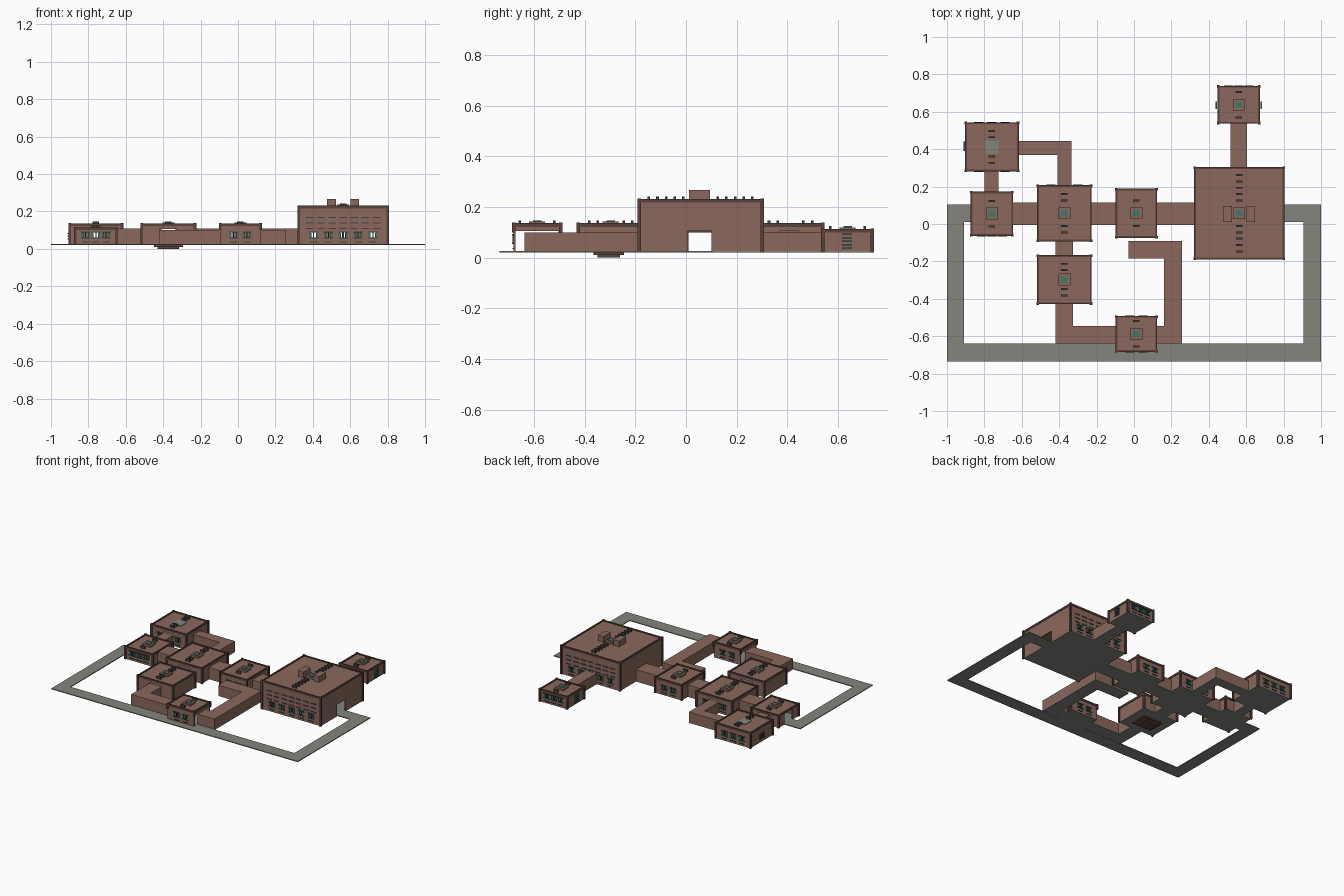
import bpy, bmesh
from mathutils import Vector

if "Cube" in bpy.data.objects:
    bpy.data.objects.remove(bpy.data.objects["Cube"])


def mat(name, c):
    m = bpy.data.materials.new(name)
    m.diffuse_color = (*c, 1)
    m.use_nodes = True
    m.node_tree.nodes["Principled BSDF"].inputs["Base Color"].default_value = m.diffuse_color
    return m


BRICK = mat("brick", (0.26, 0.14, 0.11))
TRIM = mat("dark_trim", (0.10, 0.055, 0.045))
STONE = mat("stone", (0.23, 0.235, 0.205))
METAL = mat("dark_metal", (0.05, 0.055, 0.055))
GLASS = mat("green_glass", (0.05, 0.19, 0.14))
F0, FZ, T, DOOR = 0.020, 0.026, 0.008, 0.106


def boxes(name, items, m):
    """One object made of axis aligned boxes (x0, x1, y0, y1, z0, z1)."""
    bm = bmesh.new()
    for b in items:
        lo, hi = Vector(b[0::2]), Vector(b[1::2])
        r = bmesh.ops.create_cube(bm, size=1)
        for v in r["verts"]:
            v.co = Vector([(lo[i] + hi[i]) / 2 + v.co[i] * (hi[i] - lo[i]) for i in range(3)])
    me = bpy.data.meshes.new(name)
    bm.to_mesh(me)
    bm.free()
    me.materials.append(m)
    bpy.context.collection.objects.link(bpy.data.objects.new(name, me))


def on_side(rect, side, u0, u1, z0, z1, d0, d1):
    """Box on one side of a rect; d is the distance outward from the face."""
    x0, x1, y0, y1 = rect
    if side == "N":
        return (u0, u1, y1 + d0, y1 + d1, z0, z1)
    if side == "S":
        return (u0, u1, y0 - d1, y0 - d0, z0, z1)
    if side == "E":
        return (x1 + d0, x1 + d1, u0, u1, z0, z1)
    return (x0 - d1, x0 - d0, u0, u1, z0, z1)


def wall(rect, side, top, holes):
    """Wall panel split around its openings."""
    a, b = rect[:2] if side in "NS" else rect[2:]
    out, u = [], a
    for h0, h1, z0, z1 in sorted(holes):
        if h0 > u:
            out.append((u, h0, FZ, top))
        if z0 > FZ:
            out.append((h0, h1, FZ, z0))
        if z1 < top:
            out.append((h0, h1, z1, top))
        u = h1
    if u < b:
        out.append((u, b, FZ, top))
    return [on_side(rect, side, *p, -T, 0) for p in out]


def room(name, rect, top, doors, windows, vents, rows=()):
    x0, x1, y0, y1 = rect
    cx, cy = (x0 + x1) / 2, (y0 + y1) / 2
    walls, frames, glass, trim, slats = [], [], [], [], []
    for s in "NSEW":
        a, b = rect[:2] if s in "NS" else rect[2:]
        holes = [(d0, d1, FZ, DOOR) for k, d0, d1 in doors if k == s]
        n = windows.get(s, 0)
        for i in range(n):
            u = a + (b - a) * (i + 1) / (n + 1)
            if any(d0 - 0.025 < u < d1 + 0.025 for d0, d1, _, _ in holes):
                continue
            w = 0.018
            holes.append((u - w, u + w, 0.058, 0.088))
            # window frame, bars and half-open panes
            for z in (0.055, 0.088):
                frames.append(on_side(rect, s, u - 0.025, u + 0.025, z, z + 0.005, -0.002, 0.006))
            frames.append(on_side(rect, s, u - 0.003, u + 0.003, 0.058, 0.088, -T, 0.003))
            for k in (-1, 1):
                glass.append(on_side(rect, s, u + k * 0.018 - 0.006, u + k * 0.018 + 0.006,
                                     0.06, 0.086, -0.005, 0.004))
            slats.append(on_side(rect, s, u - 0.02, u + 0.02, 0.034, 0.039, 0, 0.005))
        walls += wall(rect, s, top, holes)
        # upper vent rows
        if n:
            for z in rows:
                for i in range(7):
                    u = a + (b - a) * (i + 1) / 8
                    slats.append(on_side(rect, s, u - 0.02, u + 0.02, z, z + 0.006, 0, 0.004))
        # cornice
        trim.append(on_side(rect, s, a, b, top - 0.008, top + 0.006, -0.006, 0.004))
    lift = F0 if name != "south_room" else FZ
    for x in (x0, x1):
        for y in (y0, y1):
            if name != "south_room":
                trim.append((x - 0.007, x + 0.007, y - 0.007, y + 0.007, lift, top + 0.008))
            else:
                trim.append((x - 0.007, x + 0.007, y - 0.007, y + 0.007, 0.1, top + 0.008))
    boxes(name + "_walls", walls, BRICK)
    boxes(name + "_roof", [(x0, x1, y0, y1, top - 0.006, top)], BRICK)
    boxes(name + "_floor", [(x0, x1, y0, y1, F0, FZ)], STONE)
    boxes(name + "_cornice", trim, TRIM)
    # roof vents in a line, then skylight
    for i in range(vents):
        y = cy + (i - (vents - 1) / 2) * 0.034
        if abs(y - cy) > 0.035:
            slats.append((cx - 0.017, cx + 0.017, y - 0.005, y + 0.005, top, top + 0.017))
    if name == "northwest_room":
        boxes(name + "_hatch", [(cx - 0.035, cx + 0.035, cy - 0.035, cy + 0.035, top, top + 0.004)], STONE)
    else:
        boxes(name + "_skylight_base", [(cx - 0.032, cx + 0.032, cy - 0.032, cy + 0.032, top, top + 0.012)], BRICK)
        glass.append((cx - 0.017, cx + 0.017, cy - 0.017, cy + 0.017, top, top + 0.017))
    boxes(name + "_vents", slats, METAL)
    boxes(name + "_skylight_and_panes", glass, GLASS)
    if frames:
        boxes(name + "_window_frames", frames, METAL)


# rooms
H = (-0.005, 0.115)
room("hall", (0.325, 0.80, -0.185, 0.30), 0.225,
     [("W", *H), ("E", 0.005, 0.1), ("N", 0.515, 0.605)], {"S": 5, "N": 5}, 13, (0.165, 0.135, 0.105))
room("northeast_room", (0.45, 0.67, 0.54, 0.735), 0.108,
     [("S", 0.515, 0.605)], {"N": 3, "S": 3}, 5)
room("middle_room", (-0.095, 0.12, -0.07, 0.185), 0.13,
     [("W", *H), ("E", *H)], {"N": 2, "S": 2}, 5)
room("west_hall", (-0.515, -0.23, -0.09, 0.205), 0.13,
     [("W", *H), ("E", *H), ("S", -0.42, -0.325), ("N", -0.41, -0.335)], {"N": 3, "S": 3}, 7)
room("west_room", (-0.87, -0.65, -0.06, 0.17), 0.108,
     [("W", 0.01, 0.1), ("E", *H), ("N", -0.8, -0.725)], {"N": 3, "S": 3}, 5)
room("northwest_room", (-0.90, -0.62, 0.285, 0.54), 0.13,
     [("S", -0.8, -0.725), ("E", 0.37, 0.445)], {"N": 3, "S": 3}, 6)
room("southwest_room", (-0.515, -0.23, -0.425, -0.17), 0.13,
     [("N", -0.42, -0.325), ("S", -0.42, -0.325)], {"N": 3, "S": 3}, 6)
room("south_room", (-0.095, 0.12, -0.68, -0.495), 0.13,
     [("W", -0.68, -0.495), ("E", -0.68, -0.495)], {"N": 2, "S": 2}, 5)

# corridors: rect, sides that carry walls, height
corridors = [
    ((-0.65, -0.515, *H), "NS"), ((-0.23, -0.095, *H), "NS"), ((0.12, 0.325, *H), "NS"),
    ((0.515, 0.605, 0.30, 0.54), "EW"), ((-0.8, -0.725, 0.17, 0.285), "EW"),
    ((-0.42, -0.325, -0.17, -0.09), "EW"),
    ((-0.62, -0.41, 0.37, 0.445), "NS"), ((-0.41, -0.335, 0.37, 0.445), "NE"),
    ((-0.41, -0.335, 0.205, 0.37), "EW"),
    ((-0.42, -0.325, -0.545, -0.425), "EW"), ((-0.42, -0.325, -0.638, -0.545), "SW"),
    ((-0.325, -0.095, -0.638, -0.545), "NS"),
    ((-0.03, 0.16, -0.185, -0.09), "NSW"), ((0.16, 0.257, -0.185, -0.09), "NE"),
    ((0.16, 0.257, -0.545, -0.185), "EW"), ((0.16, 0.257, -0.638, -0.545), "SE"),
    ((0.12, 0.16, -0.638, -0.545), "NS")]
cw, cf = [], []
for r, sides in corridors:
    top = 0.108 if r[2:] == H else 0.1
    for s in sides:
        cw += wall(r, s, top, [])
    cw.append((*r, top - 0.006, top))
    cf.append((*r, F0, FZ))
boxes("corridor_walls", cw, BRICK)
boxes("corridor_floors", cf, STONE)

# outer path
boxes("outer_path", [(-1, 1, -0.735, -0.64, F0, FZ)] + [
    b for b in ((-1, -0.91, -0.64, 0.105, F0, FZ), (0.905, 1, -0.64, 0.105, F0, FZ),
                (-0.91, -0.87, 0.01, 0.105, F0, FZ), (0.80, 0.905, 0.01, 0.105, F0, FZ))], STONE)

# roof stacks on the hall
boxes("roof_stacks", [(x, x + 0.046, 0.012, 0.095, 0.225, 0.267) for x in (0.477, 0.602)], BRICK)

# side louvres and thin wall fixtures
boxes("louvres", [(x - 0.004, x + 0.004, 0.615, 0.655, z, z + 0.006)
                  for x in (0.44, 0.68) for z in (0.034, 0.048, 0.062, 0.076, 0.09)], GLASS)
boxes("west_louvres", [(-0.912, -0.904, 0.39, 0.44, z, z + 0.006)
                       for z in (0.05, 0.065, 0.08)], METAL)

# sunken pit below the southwest room
boxes("pit", [(-0.45, -0.295, -0.365, -0.245, 0.011, F0), (-0.43, -0.315, -0.35, -0.26, 0, 0.011)], TRIM)
